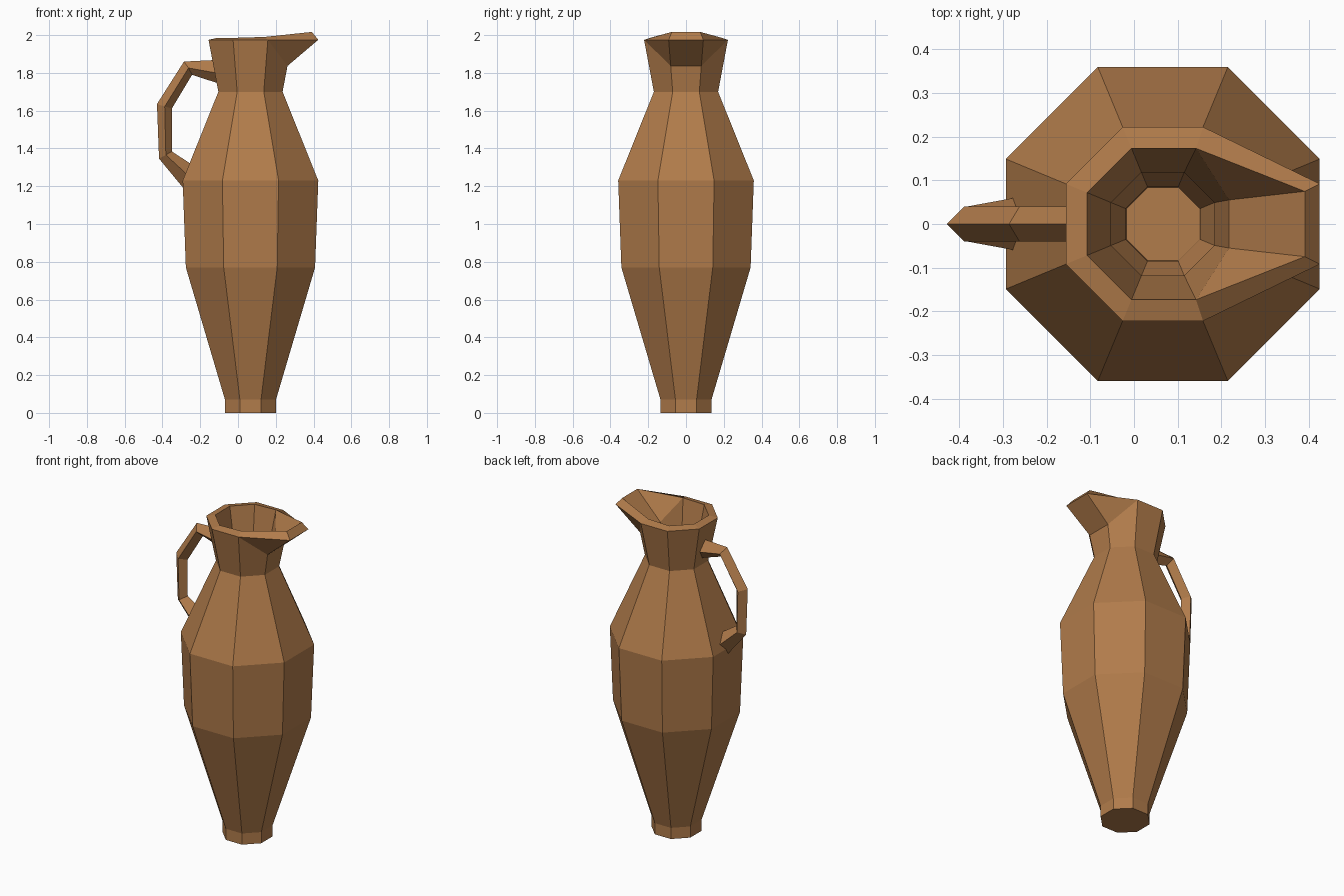
import bpy, bmesh, math

if "Cube" in bpy.data.objects:
    bpy.data.objects.remove(bpy.data.objects["Cube"])

clay = bpy.data.materials.new("clay brown")
clay.diffuse_color = (0.44, 0.20, 0.07, 1)
clay.use_nodes = True
clay.node_tree.nodes["Principled BSDF"].inputs["Base Color"].default_value = clay.diffuse_color

CX = 0.066    # axis of the body
SIDES = 8


def make_object(name, bm):
    mesh = bpy.data.meshes.new(name)
    bm.to_mesh(mesh)
    bm.free()
    mesh.materials.append(clay)
    obj = bpy.data.objects.new(name, mesh)
    bpy.context.collection.objects.link(obj)
    return obj


def octagon(bm, apothem, z):
    r = apothem / math.cos(math.pi / SIDES)
    angles = [math.pi / SIDES * (2 * i - 1) for i in range(SIDES)]
    return [bm.verts.new((CX + r * math.cos(a), r * math.sin(a), z)) for a in angles]


def bridge(bm, a, b, skip=()):
    n = len(a)
    for i in range(n):
        if i not in skip:
            bm.faces.new((a[i], a[(i + 1) % n], b[(i + 1) % n], b[i]))


# Jug body: stacked octagons, verts 0 and 1 of each ring face +x
bm = bmesh.new()
profile = [(0.135, 0), (0.135, 0.07), (0.342, 0.77), (0.359, 1.23), (0.170, 1.70)]
rings = [octagon(bm, a, z) for a, z in profile]
bottom = bm.faces.new(rings[0])
for lower, upper in zip(rings, rings[1:]):
    bridge(bm, lower, upper)

# Neck and pouring lip: the +x rim edge is pulled out above a crease
neck, rim = rings[-1], octagon(bm, 0.222, 1.975)
bridge(bm, neck, rim, skip=(0, 1, 7))
crease = [bm.verts.new((0.262, y, 1.837)) for y in (-0.081, 0.081)]
for v in rim[:2]:
    v.co.x = 0.425
bm.faces.new((neck[0], neck[1], crease[1], crease[0]))
bm.faces.new((crease[0], crease[1], rim[1], rim[0]))
for k, side in ((0, 7), (1, 2)):
    bm.faces.new((neck[k], neck[side], rim[side], crease[k]))
    bm.faces.new((crease[k], rim[side], rim[k]))
bmesh.ops.recalc_face_normals(bm, faces=bm.faces)
bottom.normal_update()
if bottom.normal.z > 0:
    bmesh.ops.reverse_faces(bm, faces=bm.faces)

# Wall thickness goes inwards from the outer surface
jug = make_object("jug_body", bm)
wall = jug.modifiers.new("wall", 'SOLIDIFY')
wall.thickness = 0.05
wall.offset = -1
wall.use_even_offset = True

# Handle: diamond section given by outer ridge, side and inner ridge (x, z) and half width
bm = bmesh.new()
stations = [
    ((-0.100, 1.869), (-0.100, 1.797), (-0.100, 1.743), 0.04),
    ((-0.286, 1.860), (-0.262, 1.826), (-0.243, 1.790), 0.04),
    ((-0.429, 1.635), (-0.388, 1.622), (-0.350, 1.612), 0.04),
    ((-0.418, 1.346), (-0.382, 1.366), (-0.350, 1.384), 0.04),
    ((-0.285, 1.185), (-0.262, 1.255), (-0.240, 1.312), 0.062),
]
loops = []
for out, mid, inn, w in stations:
    pts = [(out[0], 0, out[1]), (mid[0], w, mid[1]), (inn[0], 0, inn[1]), (mid[0], -w, mid[1])]
    loops.append([bm.verts.new(p) for p in pts])
for a, b in zip(loops, loops[1:]):
    bridge(bm, a, b)
bm.faces.new(loops[0])
bm.faces.new(loops[-1])
bmesh.ops.recalc_face_normals(bm, faces=bm.faces)
make_object("handle", bm)
